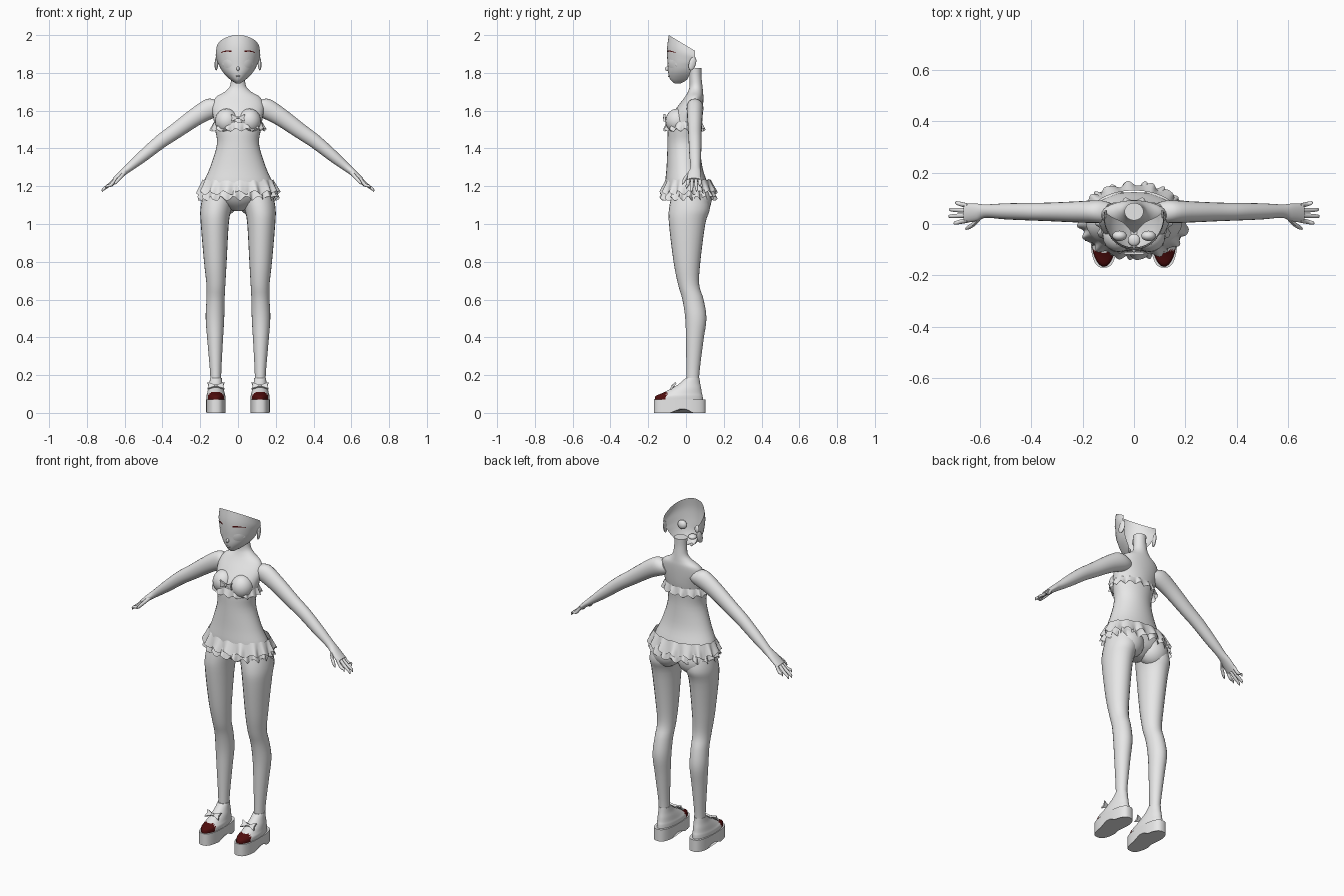
import bpy, bmesh, math
from mathutils import Vector

if "Cube" in bpy.data.objects:
    bpy.data.objects.remove(bpy.data.objects["Cube"])

X, Y, Z = Vector((1, 0, 0)), Vector((0, 1, 0)), Vector((0, 0, 1))


def material(name, rgb):
    m = bpy.data.materials.new(name)
    m.diffuse_color = (*rgb, 1)
    m.use_nodes = True
    m.node_tree.nodes["Principled BSDF"].inputs["Base Color"].default_value = m.diffuse_color
    return m


GREY = material("light grey", (0.8, 0.8, 0.8))
RED = material("dark red", (0.08, 0.004, 0.004))


def finish(name, verts, faces, mats=(GREY,), closed=True, angle=40):
    me = bpy.data.meshes.new(name)
    me.from_pydata([tuple(v) for v in verts], [], faces)
    if closed:
        bm = bmesh.new()
        bm.from_mesh(me)
        bmesh.ops.recalc_face_normals(bm, faces=bm.faces)
        bm.to_mesh(me)
        bm.free()
    for m in mats:
        me.materials.append(m)
    ob = bpy.data.objects.new(name, me)
    bpy.context.collection.objects.link(ob)
    bpy.ops.object.select_all(action='DESELECT')
    ob.select_set(True)
    bpy.context.view_layer.objects.active = ob
    bpy.ops.object.shade_smooth_by_angle(angle=math.radians(angle))
    return ob


def dense(rows, steps):
    """Smoothly interpolate a list of number tuples."""
    out = []
    for i in range(len(rows) - 1):
        a, b, c, d = (rows[max(i - 1, 0)], rows[i], rows[i + 1], rows[min(i + 2, len(rows) - 1)])
        for k in range(steps):
            t = k / steps
            out.append(tuple(q + 0.5 * t * (r - p + t * (2*p - 5*q + 4*r - s + t * (3*(q - r) + s - p)))
                             for p, q, r, s in zip(a, b, c, d)))
    return out + [rows[-1]]


def grid(rows, cols, wrap):
    n = cols if wrap else cols - 1
    return [(i*cols + j, i*cols + (j+1) % cols, (i+1)*cols + (j+1) % cols, (i+1)*cols + j)
            for i in range(rows - 1) for j in range(n)]


def loft(name, rings, u=X, v=Y, n=24, steps=4, power=1.0, mats=(GREY,)):
    """Closed tube through rings (x, y, z, radius along u, radius along v)."""
    rings = dense(rings, steps)
    pw = lambda c: math.copysign(abs(c) ** power, c)
    verts = [Vector(r[:3]) + u * r[3] * pw(math.cos(2*math.pi*j/n)) + v * r[4] * pw(math.sin(2*math.pi*j/n))
             for r in rings for j in range(n)]
    m = len(rings)
    caps = [tuple(range(n)), tuple(range((m-1)*n, m*n))]
    return finish(name, verts, grid(m, n, True) + caps, mats)


def ball(name, loc, scale, rot=(0, 0, 0)):
    bpy.ops.mesh.primitive_uv_sphere_add(segments=20, ring_count=12, radius=1, location=loc, rotation=rot)
    ob = bpy.context.object
    ob.name, ob.scale = name, scale
    ob.data.materials.append(GREY)
    bpy.ops.object.shade_smooth()


def ruffle(name, cy, top, bottom, waves, amp, phase=0.0):
    """Wavy hanging strip; top and bottom are (rx, ry, z)."""
    n, rows, verts = 192, 4, []
    for i in range(rows):
        f = 1 - i / (rows - 1)
        rx, ry, z = (t + (b - t) * f for t, b in zip(top, bottom))
        for j in range(n):
            a = 2 * math.pi * j / n
            w = math.sin(waves * a + phase) + 0.35 * math.sin((waves * 2 - 5) * a)
            k = amp * w * f
            verts.append(((rx + k) * math.cos(a), cy + (ry + k) * math.sin(a),
                          z + 0.8 * amp * math.sin(waves * a + phase + 1.2) * (0.3 + f)))
    finish(name, verts, grid(rows, n, True), closed=False, angle=60)


def bow(name, loc, w, h, tilt=0.0):
    outline = [(-1, 1), (-.2, .3), (.2, .3), (1, 1), (.85, 0), (1, -1), (.2, -.3), (-.2, -.3), (-1, -1), (-.85, 0)]
    verts = [(x*w, y, z*h) for y in (-.005, .005) for x, z in outline]
    n = len(outline)
    sides = [(i, (i+1) % n, n + (i+1) % n, n + i) for i in range(n)]
    ob = finish(name, verts, sides + [tuple(range(n)), tuple(range(n, 2*n))])
    ob.location, ob.rotation_euler = loc, (tilt, 0, 0)
    ball(name + "_knot", loc, (w*.2, .009, h*.35), (tilt, 0, 0))


# Torso and neck: z, centre y, half width, half depth
torso = [(1.07, .02, .025, .04), (1.11, .02, .12, .09), (1.16, .012, .183, .112), (1.21, .003, .186, .113),
         (1.30, -.008, .148, .095), (1.42, -.012, .112, .086), (1.5, -.01, .121, .086), (1.56, 0, .13, .085),
         (1.62, .022, .138, .068), (1.67, .042, .118, .05), (1.70, .05, .07, .04), (1.73, .053, .043, .034),
         (1.78, .05, .036, .032), (1.825, .048, .037, .034)]
loft("torso", [(0, cy, z, rx, ry) for z, cy, rx, ry in torso], n=32)

# Face shell, open at the top and back: z, half width, front y, rear y
FACE = dense([(1.745, .012, -.062, -.03), (1.765, .042, -.083, -.005), (1.80, .077, -.094, .008),
              (1.84, .1, -.097, .02), (1.89, .112, -.1, .028), (1.94, .118, -.099, .03), (2.0, .114, -.091, .03)], 4)


def face_y(x, z):
    i = max(k for k in range(len(FACE) - 1) if FACE[k][0] <= z)
    a, b = FACE[i], FACE[i + 1]
    t = (z - a[0]) / (b[0] - a[0])
    rx, yf, yb = (p + (q - p) * t for p, q in zip(a[1:], b[1:]))
    return yb - (yb - yf) * math.sqrt(max(0, 1 - (x / rx) ** 2))


cols, verts = 33, []
for z, rx, yf, yb in FACE:
    for j in range(cols):
        a = math.radians(-98 + 196 * j / (cols - 1))
        y = yb - (yb - yf) * math.cos(a)
        if z > 1.84:
            z_top = 2.0 - 0.6 * (y + .091)
            zz = 1.84 + (z - 1.84) * (z_top - 1.84) / .16
        else:
            zz = z
        verts.append((rx * math.sin(a), y, zz))
chin = len(verts)
verts.append((0, -.035, 1.747))
finish("face", verts, grid(len(FACE), cols, False) + [(j + 1, j, chin) for j in range(cols - 1)], closed=False)
ball("nose", (0, -.098, 1.822), (.008, .013, .012))
ball("mouth_cavity", (0, -.062, 1.785), (.024, .024, .014))
ball("lips", (0, -.09, 1.782), (.014, .006, .004))

# Bust band: frill and bow
ruffle("top_frill", -.009, (.128, .094, 1.54), (.142, .106, 1.498), 15, .007)
bow("top_bow", (0, -.113, 1.562), .038, .02)

# Hip skirt: two layers of frill
ruffle("skirt_upper_frill", .012, (.186, .118, 1.235), (.214, .145, 1.165), 16, .009)
ruffle("skirt_lower_frill", .014, (.188, .12, 1.20), (.206, .142, 1.135), 19, .011, 1.0)

# Half width, depth and position down the leg: z, x, centre y, half width, half depth
leg = [(1.16, .1, .02, .085, .095), (1.08, .117, .018, .082, .108), (1.0, .123, .006, .074, .096),
       (.8, .12, .005, .06, .071), (.68, .117, .014, .05, .056), (.6, .119, .037, .048, .056),
       (.5, .122, .052, .049, .056), (.38, .121, .046, .041, .046), (.2, .118, .036, .029, .034),
       (.11, .118, .036, .031, .036)]
# Shoe upper: z, rear y, front y, half width
shoe = [(.068, .09, -.166, .05), (.09, .088, -.16, .05), (.105, .084, -.125, .046), (.13, .08, -.075, .041),
        (.155, .075, -.035, .035), (.185, .071, -.002, .031)]

for side, s in (("left", 1), ("right", -1)):
    loft(side + "_leg", [(s*x, cy, z, rx, ry) for z, x, cy, rx, ry in leg])
    ball(side + "_buttock", (s*.085, .058, 1.125), (.088, .077, .085))
    ball(side + "_bust", (s*.06, -.045, 1.545), (.062, .064, .066))

    # Platform sole with an arched underside
    sole = loft(side + "_sole", [(s*.117, -.033, z, .052, .137) for z in (0, .004, .035, .07)], n=48, steps=1, power=.75)
    for v in sole.data.vertices:
        d = abs(v.co.y + .02) / .055
        if v.co.z < .01 and d < 1:
            v.co.z += .022 * (1 - d * d)
    # Shoe with a dark toe cap
    up = loft(side + "_shoe", [(s*.117, (a+b)/2, z, w, (a-b)/2) for z, a, b, w in shoe], n=32, mats=(GREY, RED))
    for p in up.data.polygons:
        if p.center.y < -.105 and p.center.z < .108:
            p.material_index = 1
    bow(side + "_shoe_bow", (s*.117, -.068, .143), .045, .022, -.7)

    # Arm and palm
    u = Vector((s*.6, 0, .8))
    arm = [(.09, .045, 1.625, .04, .035), (.135, .048, 1.617, .055, .044), (.22, .047, 1.57, .048, .041),
           (.33, .047, 1.492, .041, .036), (.41, .048, 1.436, .037, .034), (.5, .049, 1.362, .031, .031),
           (.575, .05, 1.3, .022, .026), (.61, .045, 1.272, .018, .034), (.655, .042, 1.232, .014, .037)]
    loft(side + "_arm", [(s*x, y, z, a, b) for x, y, z, a, b in arm], u=u, n=20)
    # Fingers and thumb: start, middle and end
    for k in range(4):
        y0, y1 = .014 + .019*k, .004 + .026*k
        reach = (.70, .72, .718, .695)[k]
        path = [(.645, y0, 1.242, .009), ((.645 + reach)/2, (y0 + y1)/2, 1.207, .009),
                (reach - .006, y1, 1.183 + .9*(.72 - reach), .007), (reach, y1, 1.17 + .9*(.72 - reach), .002)]
        loft(f"{side}_finger_{k + 1}", [(s*x, y, z, r, r) for x, y, z, r in path], u=u, n=10, steps=3)
    thumb = [(.595, .03, 1.28, .011), (.62, .002, 1.25, .010), (.645, -.014, 1.222, .008), (.655, -.019, 1.21, .002)]
    loft(side + "_thumb", [(s*x, y, z, r, r) for x, y, z, r in thumb], u=u, n=10, steps=3)

    # Ear
    ball(side + "_ear", (s*.114, .034, 1.85), (.009, .019, .038), (-.3, 0, s*.25))

    # Eye plate over the face, and the socket behind it
    n, verts = 24, []
    for f in (1, .5):
        for j in range(n):
            a = 2 * math.pi * j / n
            x, z = .058 + .027*f*math.cos(a), 1.848 + .022*f*math.sin(a)
            verts.append((s*x, face_y(x, z) - .004*(1.5 - f), z))
    finish(side + "_eye", verts, grid(2, n, True) + [tuple(range(n, 2*n))], closed=True)
    ball(side + "_eye_socket", (s*.056, -.046, 1.848), (.028, .02, .026))

    # Eyebrow
    m, verts = 9, []
    for h in (-1, 1):
        for j in range(m):
            t = j / (m - 1)
            x = .034 + .056 * t
            z = 1.908 + .008 * math.sin(math.pi * (.25 + .75*t)) + h * .0045 * (1 - .6*t)
            verts.append((s*x, face_y(x, z) - .004, z))
    finish(side + "_eyebrow", verts, grid(2, m, False), mats=(RED,), closed=False)
